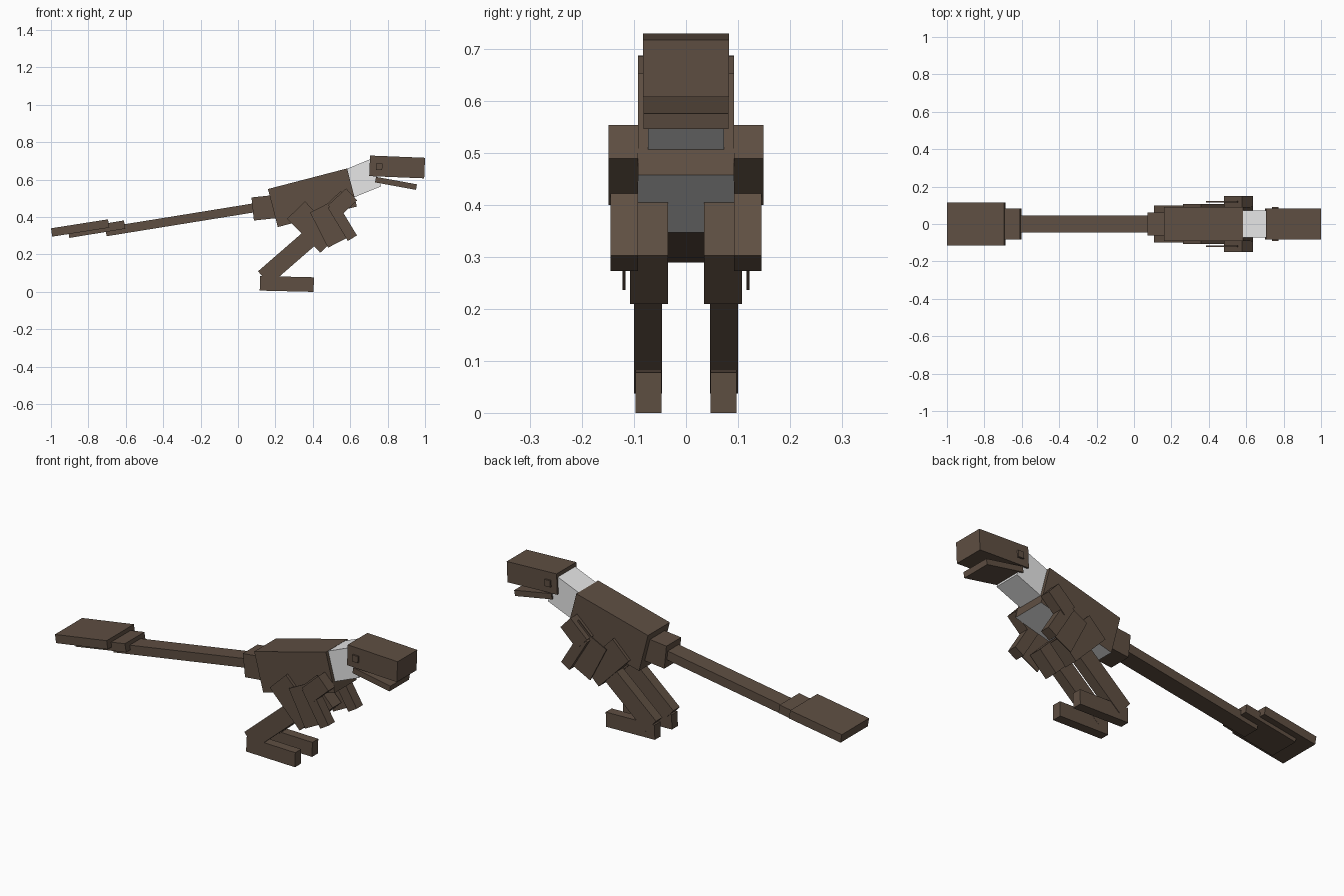
import bpy
from mathutils import Vector

cube = bpy.data.objects.get("Cube")
if cube:
    bpy.data.objects.remove(cube)


def make_material(name, rgb):
    mat = bpy.data.materials.new(name)
    mat.use_nodes = True
    mat.diffuse_color = (*rgb, 1)
    mat.node_tree.nodes["Principled BSDF"].inputs["Base Color"].default_value = (*rgb, 1)
    return mat


BROWN = make_material("dark_brown", (0.114, 0.078, 0.055))
PALE = make_material("pale_grey", (0.8, 0.8, 0.8))


def slab(name, start, end, depth, inner, outer, mat=BROWN):
    """Box whose upper edge runs start -> end in the xz plane, spanning inner..outer in y."""
    a, b = Vector(start), Vector(end)
    along = (b - a).normalized()
    down = Vector((along.y, -along.x)) * depth
    profile = [a, b, b + down, a + down]
    verts = [(p.x, y, p.y) for y in (inner, outer) for p in profile]
    faces = [(0, 3, 2, 1), (4, 5, 6, 7)]
    faces += [(i, (i + 1) % 4, (i + 1) % 4 + 4, i + 4) for i in range(4)]
    if inner > outer:
        faces = [f[::-1] for f in faces]
    mesh = bpy.data.meshes.new(name)
    mesh.from_pydata(verts, [], [f[::-1] for f in faces])
    mesh.materials.append(mat)
    obj = bpy.data.objects.new(name, mesh)
    bpy.context.collection.objects.link(obj)
    return obj


def centred(name, start, end, depth, half, mat=BROWN):
    return slab(name, start, end, depth, half, -half, mat)


def paired(name, start, end, depth, inner, outer):
    for side, s in (("near", -1), ("far", 1)):
        slab(f"{name}_{side}", start, end, depth, inner * s, outer * s)


# Trunk with a pale belly
body = centred("body", (0.16, 0.55), (0.583, 0.66), 0.21, 0.092)
body.data.materials.append(PALE)
lowest = min(body.data.polygons, key=lambda f: f.center.z)
lowest.material_index = 1

# Neck and head
centred("neck", (0.535, 0.639), (0.706, 0.709), 0.156, 0.073, PALE)
centred("head", (0.706, 0.729), (1.0, 0.717), 0.11, 0.083)
centred("jaw", (0.738, 0.615), (0.957, 0.575), 0.03, 0.082)
paired("eye", (0.738, 0.687), (0.772, 0.686), 0.035, 0.08, 0.092)

# Tail
centred("tail_base", (0.072, 0.505), (0.215, 0.52), 0.124, 0.062)
centred("tail", (-0.71, 0.345), (0.10, 0.476), 0.048, 0.046)
centred("tail_fan_lower", (-0.909, 0.333), (-0.61, 0.382), 0.045, 0.082)
centred("tail_fan", (-1.0, 0.34), (-0.695, 0.388), 0.045, 0.115)

# Legs
paired("thigh", (0.358, 0.484), (0.535, 0.302), 0.133, 0.035, 0.108)
paired("shin", (0.107, 0.11), (0.39, 0.356), 0.096, 0.046, 0.10)
paired("foot", (0.118, 0.085), (0.406, 0.078), 0.078, 0.047, 0.097)

# Arms with thin feather plates
paired("upper_arm", (0.481, 0.463), (0.578, 0.553), 0.087, 0.092, 0.149)
paired("forearm", (0.529, 0.479), (0.636, 0.302), 0.057, 0.092, 0.145)
paired("forearm_feather", (0.492, 0.479), (0.588, 0.291), 0.12, 0.116, 0.122)
paired("upper_arm_feather", (0.465, 0.46), (0.55, 0.54), 0.08, 0.116, 0.122)
